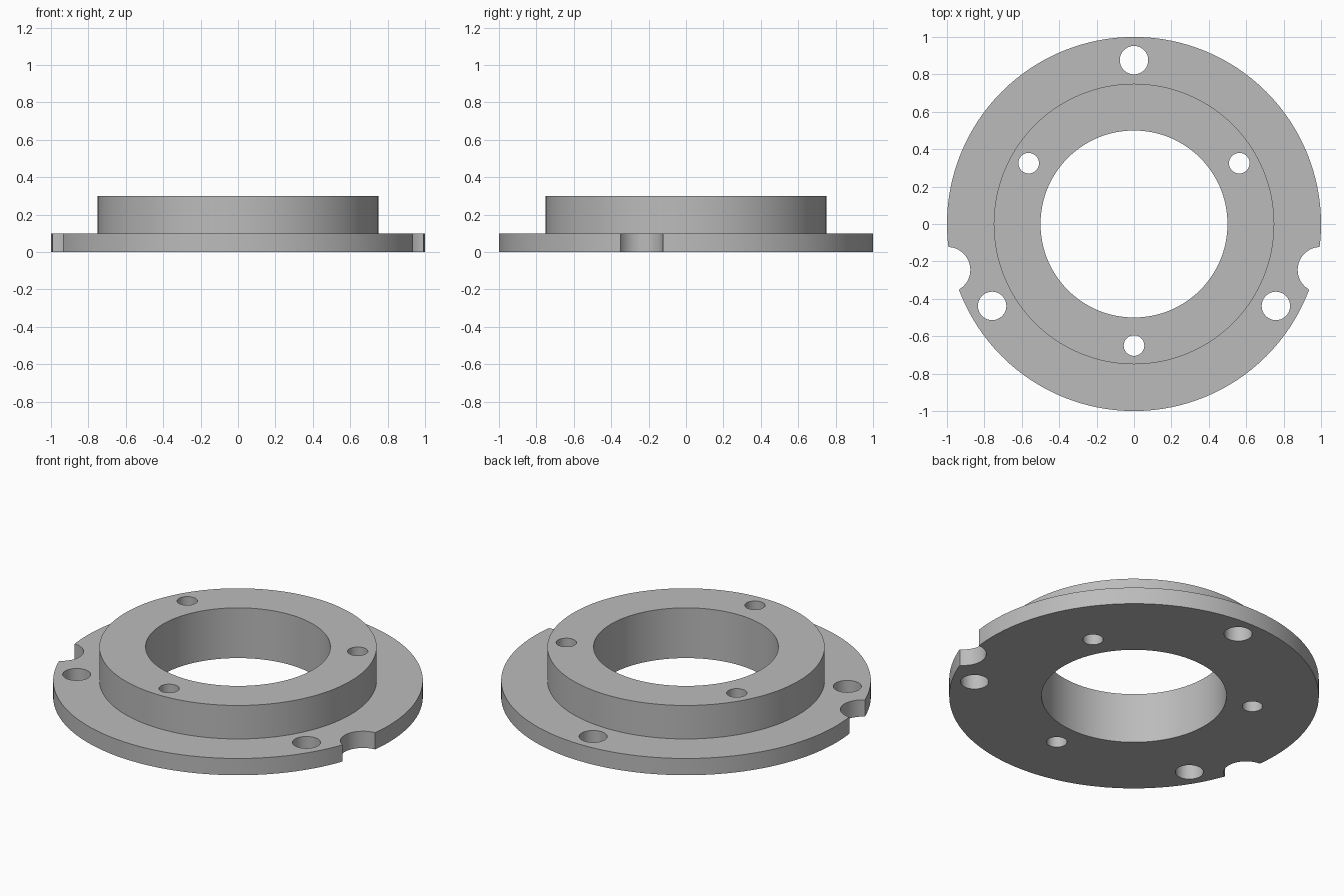
import bpy, bmesh
from math import radians, cos, sin, tau
from mathutils import Matrix, Vector

default = bpy.data.objects.get("Cube")
if default:
    bpy.data.objects.remove(default, do_unlink=True)

metal = bpy.data.materials.new("plain grey")
metal.use_nodes = True
GREY = (0.5, 0.5, 0.5, 1)
metal.diffuse_color = GREY
metal.node_tree.nodes["Principled BSDF"].inputs["Base Color"].default_value = GREY


def make_object(name, bm):
    bmesh.ops.recalc_face_normals(bm, faces=bm.faces)
    mesh = bpy.data.meshes.new(name)
    bm.to_mesh(mesh)
    bm.free()
    obj = bpy.data.objects.new(name, mesh)
    bpy.context.collection.objects.link(obj)
    mesh.materials.append(metal)
    return obj


# Flange and raised hub with a central bore, turned from one profile
bore, hub, rim = 0.5, 0.75, 1.0
flange_top, hub_top = 0.1, 0.3
profile = [(bore, 0), (rim, 0), (rim, flange_top), (hub, flange_top),
           (hub, hub_top), (bore, hub_top)]
bm = bmesh.new()
verts = [bm.verts.new((r, 0, z)) for r, z in profile]
edges = [bm.edges.new((a, b)) for a, b in zip(verts, verts[1:] + verts[:1])]
bmesh.ops.spin(bm, geom=verts + edges, cent=(0, 0, 0), axis=(0, 0, 1),
               angle=tau, steps=128, use_merge=True)
bmesh.ops.remove_doubles(bm, verts=bm.verts, dist=0.0001)
body = make_object("flanged_hub", bm)

# Cutters: flange bolt holes, hub screw holes and two rim notches
bm = bmesh.new()


def drill(x, y, radius):
    bmesh.ops.create_cone(bm, cap_ends=True, segments=48, radius1=radius,
                          radius2=radius, depth=1,
                          matrix=Matrix.Translation(Vector((x, y, 0.15))))


for ring, radius, start in ((0.876, 0.076, 90), (0.65, 0.055, 30)):
    for i in range(3):
        a = radians(start + 120 * i)
        drill(ring * cos(a), ring * sin(a), radius)
for side in (-1, 1):
    drill(side * 0.997, -0.245, 0.122)
cutter = make_object("hole_cutter", bm)
cutter.hide_render = True

# Cut the holes, then drop the cutter
cut = body.modifiers.new("holes", "BOOLEAN")
cut.operation = "DIFFERENCE"
cut.solver = "EXACT"
cut.object = cutter
bpy.ops.object.select_all(action="DESELECT")
bpy.context.view_layer.objects.active = body
body.select_set(True)
bpy.ops.object.modifier_apply(modifier=cut.name)
bpy.data.objects.remove(cutter, do_unlink=True)
bpy.ops.object.shade_smooth_by_angle(angle=radians(30))
